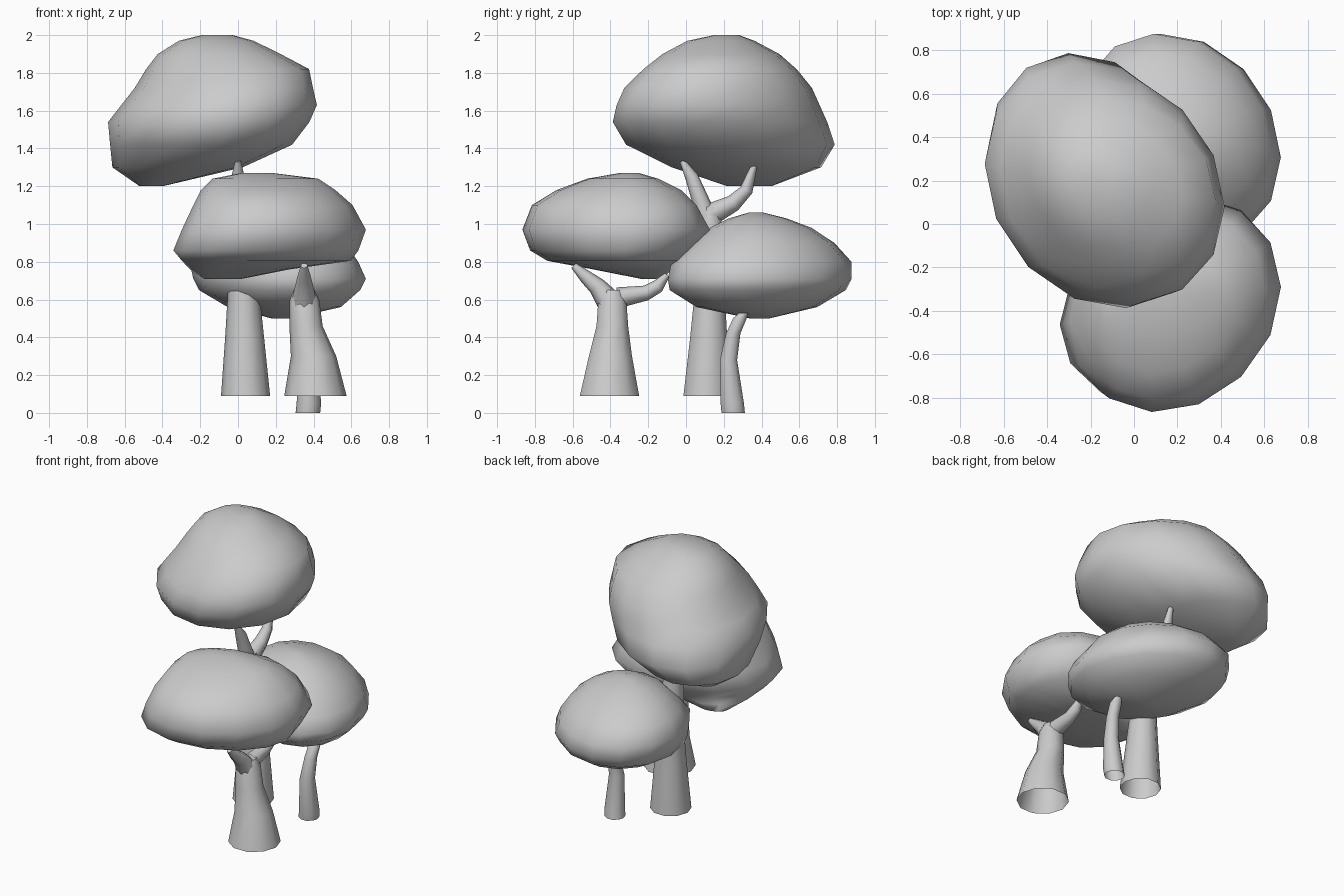
import bpy, bmesh, math
from mathutils import Vector


def finish(name, bm, angle):
    bmesh.ops.recalc_face_normals(bm, faces=bm.faces)
    mesh = bpy.data.meshes.new(name)
    bm.to_mesh(mesh)
    bm.free()
    ob = bpy.data.objects.new(name, mesh)
    bpy.context.collection.objects.link(ob)
    bpy.ops.object.select_all(action='DESELECT')
    ob.select_set(True)
    bpy.context.view_layer.objects.active = ob
    bpy.ops.object.shade_smooth_by_angle(angle=math.radians(angle))


def bridge(bm, rings):
    n = len(rings[0])
    for a, b in zip(rings, rings[1:]):
        for i in range(n):
            j = (i + 1) % n
            bm.faces.new((a[i], a[j], b[j], b[i]))


def crown(name, skew, levels, n=14):
    """Lopsided foliage blob: each level is z, x range, y range.
    Skew stretches the slices along one horizontal diagonal."""
    bm = bmesh.new()
    rings = []
    phi = math.asin(skew)
    for z, x0, x1, y0, y1 in levels:
        cx, cy, rx, ry = (x0 + x1) / 2, (y0 + y1) / 2, (x1 - x0) / 2, (y1 - y0) / 2
        rings.append([bm.verts.new((cx + 1.015 * rx * math.cos(math.tau * i / n),
                                    cy + 1.015 * ry * math.sin(math.tau * i / n + phi), z))
                      for i in range(n)])
    bridge(bm, rings)
    bm.faces.new(rings[0])
    bm.faces.new(rings[-1])
    finish(name, bm, 75)


def tube(bm, path, n=10, flat=False):
    """Tapered limb with an open start and a closed tip: x, y, z, radius."""
    pts = [Vector(p[:3]) for p in path]
    rings = []
    for i, p in enumerate(pts):
        t = pts[min(i + 1, len(pts) - 1)] - pts[max(i - 1, 0)]
        if flat:
            t = Vector((0, 0, 1))
        u = (Vector((1, 0, 0)) - t * (t.x / t.length_squared)).normalized()
        v = t.normalized().cross(u)
        r = path[i][3]
        rings.append([bm.verts.new(p + r * (u * math.cos(math.tau * k / n)
                                            + v * math.sin(math.tau * k / n)))
                      for k in range(n)])
    bridge(bm, rings)
    bm.faces.new(rings[-1])


def trunk(name, stem, branches=()):
    bm = bmesh.new()
    tube(bm, stem, flat=True)
    for b in branches:
        tube(bm, b, n=8)
    finish(name, bm, 60)


# Foliage crowns
crown("tall_tree_crown", -0.17, [
    (1.20, -0.52, -0.40, 0.22, 0.45), (1.30, -0.66, 0.02, -0.07, 0.71),
    (1.42, -0.67, 0.28, -0.31, 0.78), (1.54, -0.68, 0.37, -0.38, 0.74),
    (1.63, -0.61, 0.41, -0.36, 0.70), (1.72, -0.54, 0.39, -0.32, 0.66),
    (1.82, -0.48, 0.37, -0.22, 0.58), (1.90, -0.42, 0.22, -0.12, 0.49),
    (1.97, -0.31, 0.08, 0.01, 0.36), (2.00, -0.19, -0.03, 0.15, 0.28)])
crown("front_tree_crown", 0.16, [
    (0.71, -0.18, 0.02, -0.24, -0.12), (0.76, -0.25, 0.27, -0.49, -0.08),
    (0.805, -0.29, 0.59, -0.73, -0.02), (0.86, -0.335, 0.63, -0.82, 0.03),
    (0.97, -0.29, 0.67, -0.86, 0.12), (1.10, -0.23, 0.60, -0.81, 0.05),
    (1.18, -0.19, 0.51, -0.68, -0.03), (1.24, -0.13, 0.42, -0.52, -0.15),
    (1.27, 0.02, 0.18, -0.35, -0.25)])
crown("back_tree_crown", -0.17, [
    (0.50, 0.18, 0.28, 0.34, 0.44), (0.56, -0.05, 0.54, 0.06, 0.69),
    (0.65, -0.20, 0.64, -0.08, 0.84), (0.71, -0.23, 0.67, -0.09, 0.87),
    (0.80, -0.25, 0.63, -0.07, 0.87), (0.90, -0.20, 0.56, 0.04, 0.78),
    (0.98, -0.10, 0.46, 0.13, 0.66), (1.03, 0.02, 0.36, 0.23, 0.53),
    (1.06, 0.14, 0.24, 0.33, 0.41)])

# Trunks with forked branches
trunk("tall_tree_trunk",
      [(0.04, 0.11, 0.09, 0.13), (0.035, 0.12, 0.40, 0.103), (0.03, 0.125, 0.62, 0.085),
       (0.01, 0.13, 0.95, 0.07), (0.0, 0.13, 1.09, 0.05)],
      [[(0, 0.12, 1.00, 0.06), (0, 0.075, 1.13, 0.045), (0, 0.03, 1.25, 0.035), (0, -0.02, 1.335, 0.015)],
       [(0, 0.13, 1.05, 0.06), (0, 0.25, 1.11, 0.045), (0, 0.32, 1.18, 0.035), (0, 0.365, 1.32, 0.015)]])
trunk("front_tree_trunk",
      [(0.41, -0.405, 0.09, 0.165), (0.40, -0.40, 0.30, 0.12), (0.36, -0.39, 0.46, 0.088),
       (0.352, -0.39, 0.60, 0.078), (0.35, -0.39, 0.65, 0.055)],
      [[(0.35, -0.40, 0.58, 0.07), (0.35, -0.47, 0.67, 0.048), (0.35, -0.53, 0.72, 0.036), (0.35, -0.595, 0.78, 0.018)],
       [(0.35, -0.36, 0.61, 0.055), (0.35, -0.21, 0.635, 0.04), (0.35, -0.15, 0.67, 0.036), (0.35, -0.10, 0.73, 0.015)]])
trunk("back_tree_trunk",
      [(0.37, 0.25, 0.0, 0.065), (0.375, 0.245, 0.05, 0.065), (0.375, 0.225, 0.28, 0.048),
       (0.385, 0.25, 0.42, 0.040), (0.39, 0.285, 0.50, 0.038), (0.39, 0.305, 0.53, 0.026)])
